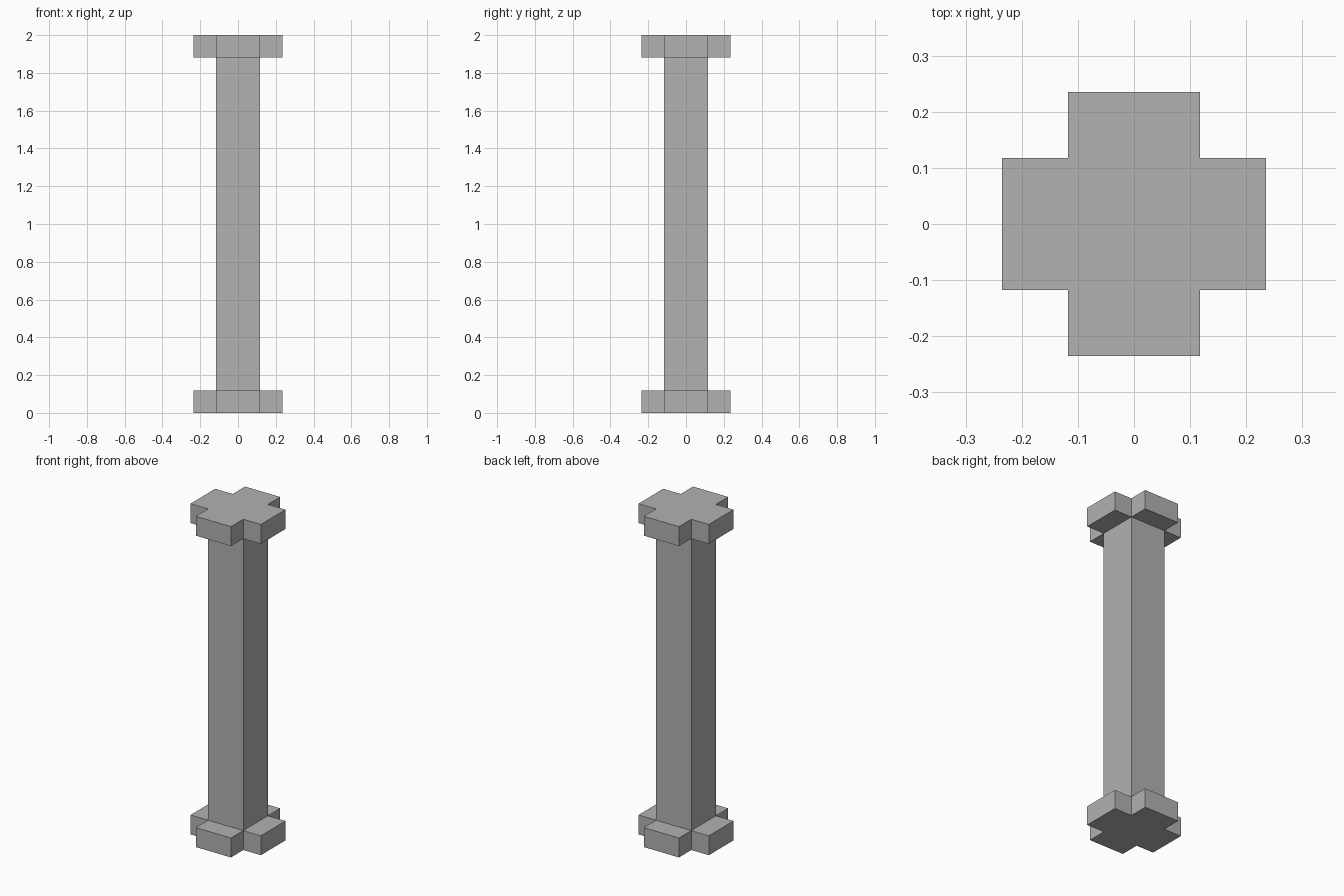
import bpy
import bmesh

if "Cube" in bpy.data.objects:
    bpy.data.objects.remove(bpy.data.objects["Cube"])

HALF = 0.1175   # half width of the shaft
REACH = 0.235   # how far the cross arms extend
THICK = 0.1175  # thickness of base and capital
HEIGHT = 2.0

stone = bpy.data.materials.new("grey stone")
stone.diffuse_color = (0.445, 0.445, 0.445, 1.0)
stone.use_nodes = True
stone.node_tree.nodes["Principled BSDF"].inputs["Base Color"].default_value = stone.diffuse_color


def prism(name, outline, z0, z1):
    """Extrude a flat outline from z0 to z1."""
    bm = bmesh.new()
    face = bm.faces.new([bm.verts.new((x, y, z0)) for x, y in outline])
    ext = bmesh.ops.extrude_face_region(bm, geom=[face])
    top = [g for g in ext["geom"] if isinstance(g, bmesh.types.BMVert)]
    bmesh.ops.translate(bm, verts=top, vec=(0, 0, z1 - z0))
    bmesh.ops.recalc_face_normals(bm, faces=bm.faces)
    mesh = bpy.data.meshes.new(name)
    bm.to_mesh(mesh)
    bm.free()
    mesh.materials.append(stone)
    obj = bpy.data.objects.new(name, mesh)
    bpy.context.collection.objects.link(obj)
    return obj


# Square and plus-shaped outlines, made by quarter turns of one corner
square, cross = [], []
corner = [(REACH, -HALF), (REACH, HALF), (HALF, HALF)]
for _ in range(4):
    cross += corner
    square.append(corner[2])
    corner = [(-y, x) for x, y in corner]

# Base, shaft and capital
prism("base", cross, 0, THICK)
prism("shaft", square, THICK, HEIGHT - THICK)
prism("capital", cross, HEIGHT - THICK, HEIGHT)
